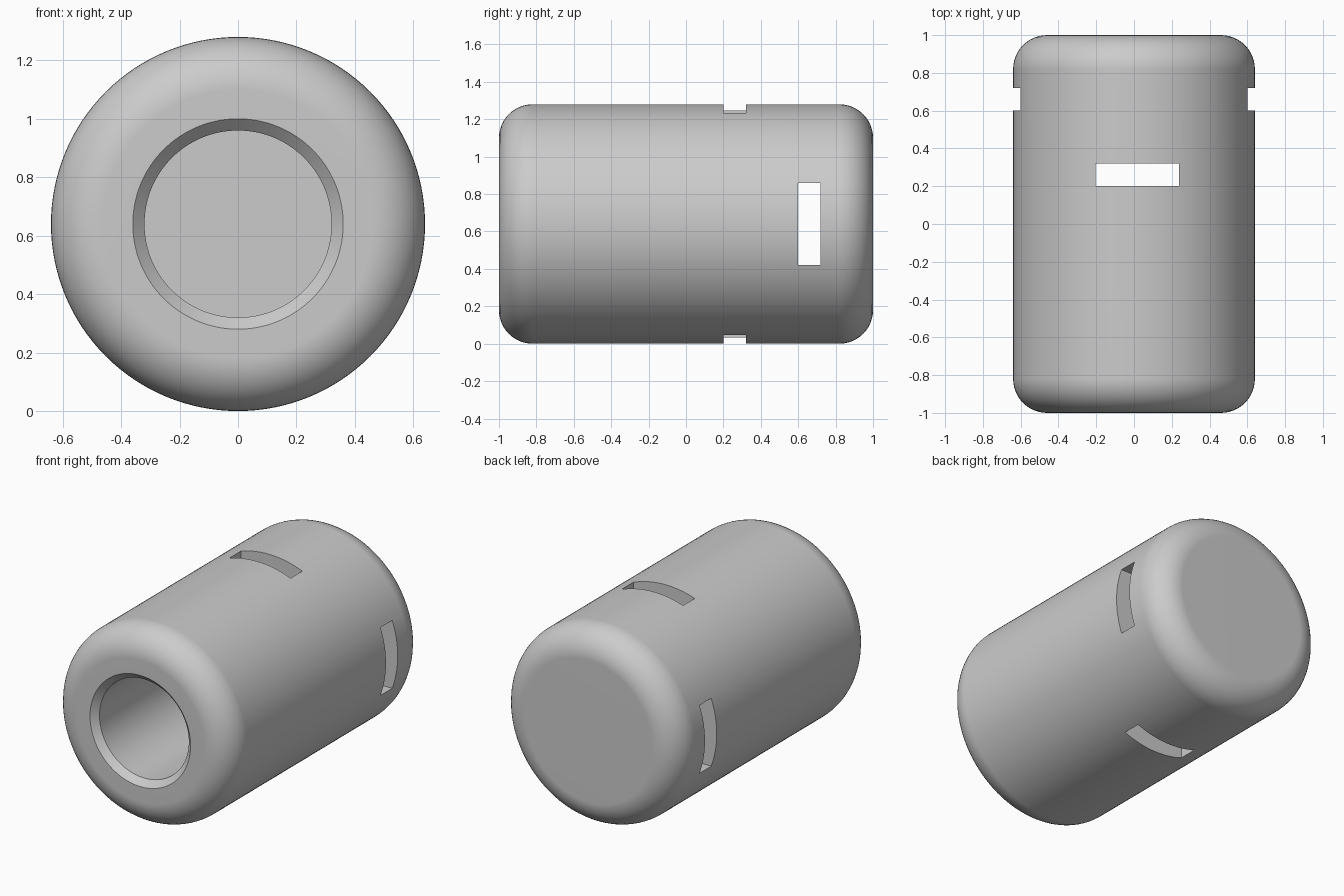
import bpy, bmesh, math
from mathutils import Matrix, Vector

if "Cube" in bpy.data.objects:
    bpy.data.objects.remove(bpy.data.objects["Cube"], do_unlink=True)

R, HALF, FILLET = 0.64, 1.0, 0.18       # barrel radius, half length, edge rounding
BORE, CHAMFER, FLOOR = 0.32, 0.04, 0.0  # socket radius, lead-in, socket end
SIDES, STEPS = 128, 12

grey = bpy.data.materials.new("light_grey")
grey.use_nodes = True
grey.diffuse_color = (0.6, 0.6, 0.6, 1)
grey.node_tree.nodes["Principled BSDF"].inputs["Base Color"].default_value = (0.6, 0.6, 0.6, 1)


def fillet(y_sign):
    """Quarter-round from the barrel side to an end face, as (radius, y)."""
    angles = [i / STEPS * math.pi / 2 for i in range(STEPS + 1)]
    return [(R - FILLET + FILLET * math.cos(a),
             y_sign * (HALF - FILLET + FILLET * math.sin(a))) for a in angles]


# Body: one lathed profile, from the socket floor out and round to the back
profile = [(0, FLOOR), (BORE, FLOOR), (BORE, -HALF + CHAMFER), (BORE + CHAMFER, -HALF)]
profile += fillet(-1)[::-1] + fillet(1) + [(0, HALF)]

bm = bmesh.new()
verts = [bm.verts.new((r, y, 0)) for r, y in profile]
edges = [bm.edges.new(pair) for pair in zip(verts, verts[1:])]
bmesh.ops.spin(bm, geom=verts + edges, cent=(0, 0, 0), axis=(0, 1, 0),
               angle=math.tau, steps=SIDES)
bmesh.ops.remove_doubles(bm, verts=bm.verts, dist=0.0001)
bmesh.ops.translate(bm, verts=bm.verts, vec=(0, 0, R))
bmesh.ops.recalc_face_normals(bm, faces=bm.faces)
mesh = bpy.data.meshes.new("barrel_body")
bm.to_mesh(mesh)
bm.free()
mesh.materials.append(grey)
body = bpy.data.objects.new("barrel_body", mesh)
bpy.context.collection.objects.link(body)
bpy.context.view_layer.objects.active = body
body.select_set(True)


def cut_slot(name, center, size):
    """Cut a rectangular strap slot straight through the body."""
    cutter_mesh = bpy.data.meshes.new(name)
    cutter_bm = bmesh.new()
    bmesh.ops.create_cube(cutter_bm, size=1, matrix=Matrix.LocRotScale(
        Vector(center), None, Vector(size)))
    cutter_bm.to_mesh(cutter_mesh)
    cutter_bm.free()
    cutter_mesh.materials.append(grey)
    cutter = bpy.data.objects.new(name, cutter_mesh)
    cutter.hide_render = True
    bpy.context.collection.objects.link(cutter)
    mod = body.modifiers.new(name, "BOOLEAN")
    mod.operation, mod.solver, mod.object = "DIFFERENCE", "EXACT", cutter
    bpy.ops.object.modifier_apply(modifier=mod.name)
    bpy.data.objects.remove(cutter, do_unlink=True)


# Two crossing slots: one vertical, one sideways nearer the back
cut_slot("vertical_slot", (0.017, 0.26, R), (0.44, 0.12, 2))
cut_slot("sideways_slot", (0, 0.66, R), (2, 0.12, 0.44))

# Smooth rounding with crisp slot and socket edges, flat end faces
bpy.ops.object.shade_smooth_by_angle(angle=math.radians(30))
weighted = body.modifiers.new("flat_ends", "WEIGHTED_NORMAL")
weighted.keep_sharp = True
